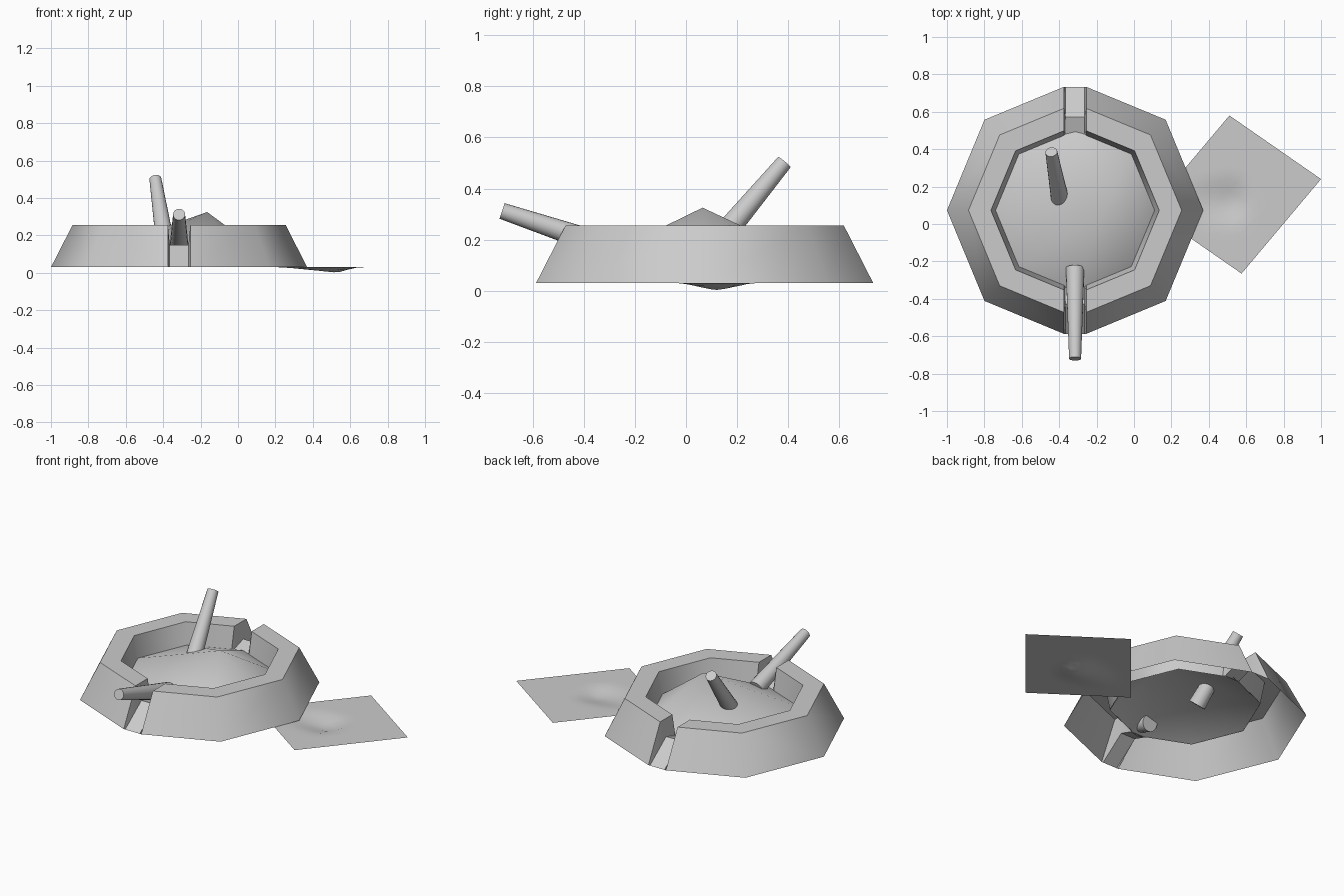
import bpy, bmesh, math
from mathutils import Vector

if "Cube" in bpy.data.objects:
    bpy.data.objects.remove(bpy.data.objects["Cube"])

CX, CY = -0.315, 0.073          # bowl centre
T = math.tan(math.radians(22.5))
C = math.sqrt(0.5)


def finish(bm, name, angle=50):
    bmesh.ops.remove_doubles(bm, verts=bm.verts, dist=0.0005)
    bmesh.ops.recalc_face_normals(bm, faces=bm.faces)
    me = bpy.data.meshes.new(name)
    bm.to_mesh(me)
    bm.free()
    ob = bpy.data.objects.new(name, me)
    bpy.context.collection.objects.link(ob)
    bpy.ops.object.select_all(action='DESELECT')
    ob.select_set(True)
    bpy.context.view_layer.objects.active = ob
    bpy.ops.object.shade_smooth_by_angle(angle=math.radians(angle))
    return ob


def poly(bm, pts):
    bm.faces.new([bm.verts.new(p) for p in pts])


# Octagonal bowl wall, with a resting notch at front and back
bm = bmesh.new()
profile = [(0.685, 0.03), (0.57, 0.255), (0.45, 0.255), (0.425, 0.12)]
HW, FW = 0.06, 0.05             # notch half width at rim and at channel floor
floor = [(0.66, 0.03), (0.5, 0.15), (0.41, 0.12)]


def half_loop(r, z, side):
    e = r - HW * T
    pts = [(HW, -e), (r * C, -r * C), (r, 0), (r * C, r * C), (HW, e)]
    return [Vector((CX + side * x, CY + y, z)) for x, y in pts]


for side in (-1, 1):
    loops = [half_loop(r, z, side) for r, z in profile]
    for a, b in zip(loops, loops[1:]):
        for i in range(4):
            poly(bm, (a[i], a[i + 1], b[i + 1], b[i]))
    # notch cheeks
    for end, s in ((0, -1), (4, 1)):
        p = [lp[end] for lp in loops]
        f = [Vector((CX + side * FW, CY + s * r, z)) for r, z in floor]
        poly(bm, (p[0], p[1], f[1], f[0]))
        poly(bm, (p[1], p[2], f[1]))
        poly(bm, (p[2], p[3], f[2], f[1]))
# notch channel floors
for s in (-1, 1):
    for (r0, z0), (r1, z1) in zip(floor, floor[1:]):
        poly(bm, [(CX + x, CY + s * r, z) for x, r, z in
                  ((-FW, r0, z0), (FW, r0, z0), (FW, r1, z1), (-FW, r1, z1))])
finish(bm, "bowl_wall")

# Mound filling the bowl, peak off centre
bm = bmesh.new()
peak = bm.verts.new((-0.165, 0.065, 0.325))
R = 0.428
ring = [bm.verts.new((CX + R * math.cos(i * math.pi / 4),
                      CY + R * math.sin(i * math.pi / 4), 0.12)) for i in range(8)]
for i in range(8):
    bm.faces.new((ring[i], ring[(i + 1) % 8], peak))
finish(bm, "ash_mound", 80)


# Tapered sticks, wide end in the bowl
def stick(name, base, tip):
    base, tip = Vector(base), Vector(tip)
    d = tip - base
    bm = bmesh.new()
    bmesh.ops.create_cone(bm, cap_ends=True, segments=20, radius1=0.05,
                          radius2=0.032, depth=d.length)
    rot = d.to_track_quat('Z', 'Y')
    for v in bm.verts:
        v.co = rot @ v.co + (base + tip) / 2
    finish(bm, name)


stick("front_stick", (-0.315, -0.235, 0.15), (-0.315, -0.72, 0.312))
stick("leaning_stick", (-0.388, 0.09, 0.15), (-0.442, 0.385, 0.503))

# Thin square sheet with a small dent, partly under the bowl
bm = bmesh.new()
N = 14
o, u, v = Vector((0.085, 0.075)), Vector((0.425, 0.505)), Vector((0.49, -0.34))


def sheet_point(i, j):
    p = o + u * (i / N) + v * (j / N)
    dx, dy = p.x - 0.54, p.y - 0.12
    d = math.hypot(dx / (0.3 if dx < 0 else 0.08), dy / 0.14)
    return (p.x, p.y, 0.03 - 0.03 * max(0, 1 - d))


grid = [[bm.verts.new(sheet_point(i, j)) for j in range(N + 1)] for i in range(N + 1)]
for i in range(N):
    for j in range(N):
        bm.faces.new((grid[i][j], grid[i][j + 1], grid[i + 1][j + 1], grid[i + 1][j]))
finish(bm, "paper_sheet")
